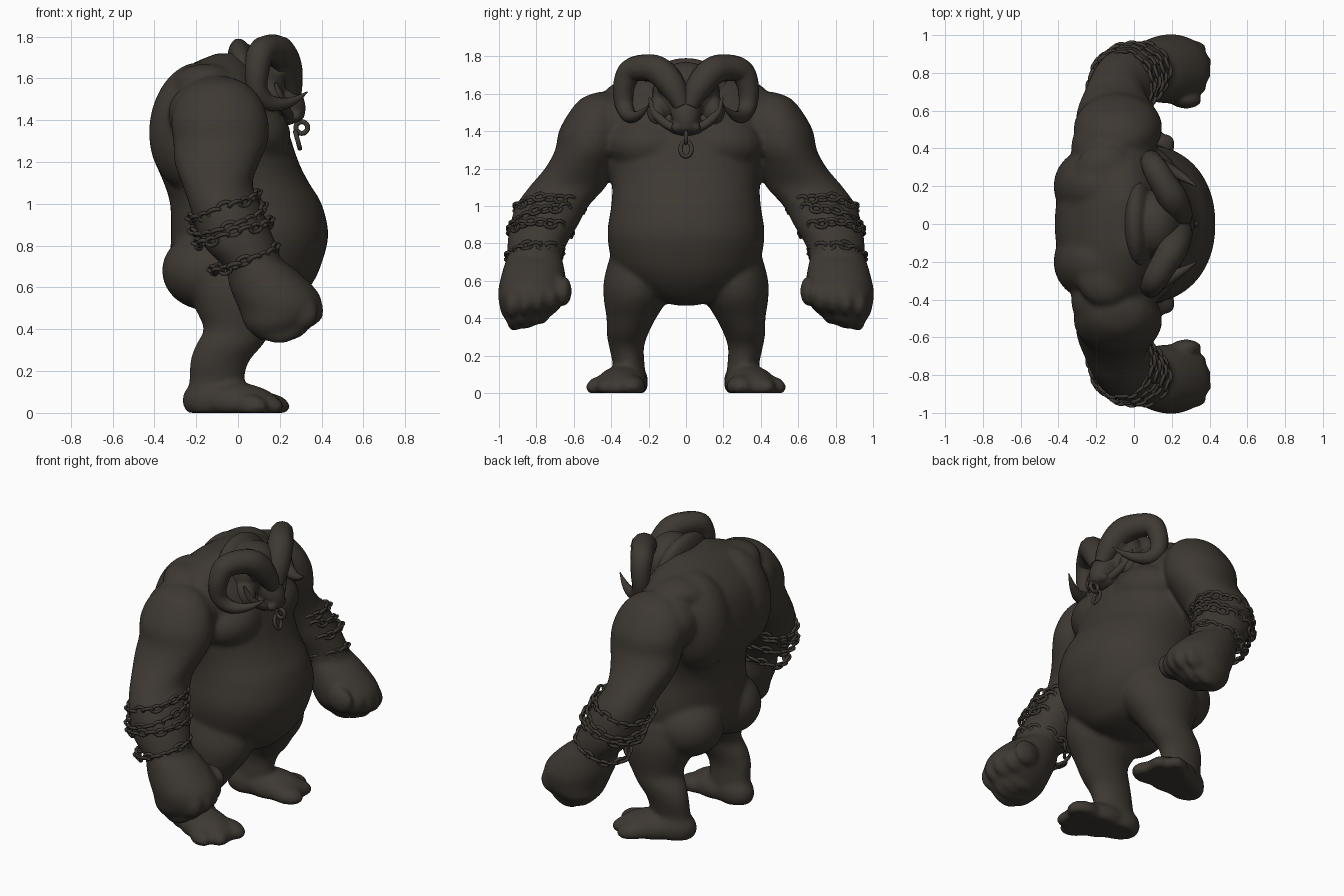
import bpy, bmesh, math
from mathutils import Vector, Matrix, Euler

if "Cube" in bpy.data.objects:
    bpy.data.objects.remove(bpy.data.objects["Cube"])

hide = bpy.data.materials.new("dark brown hide")
hide.diffuse_color = (0.048, 0.040, 0.032, 1)
hide.use_nodes = True
hide.node_tree.nodes["Principled BSDF"].inputs["Base Color"].default_value = hide.diffuse_color


def catmull(rows, steps):
    """Smoothly resample a list of equal-length tuples."""
    out = []
    for i in range(len(rows) - 1):
        a, b = rows[max(i - 1, 0)], rows[i]
        c, d = rows[i + 1], rows[min(i + 2, len(rows) - 1)]
        for s in range(steps):
            t = s / steps
            out.append([0.5 * (2*q + (r - p)*t + (2*p - 5*q + 4*r - w)*t*t + (3*q - p - 3*r + w)*t**3)
                        for p, q, r, w in zip(a, b, c, d)])
    return out + [list(rows[-1])]


def loft(bm, rows, side=1, power=2.0, n=32):
    """Skin horizontal sections given as (z, x0, x1, y0, y1)."""
    rings = []
    for z, x0, x1, y0, y1 in catmull(rows, 4):
        ring = []
        for k in range(n):
            a = 2 * math.pi * k / n
            c, s = math.cos(a), math.sin(a)
            x = (x0 + x1) / 2 + (x1 - x0) / 2 * math.copysign(abs(c) ** (2 / power), c)
            y = (y0 + y1) / 2 + (y1 - y0) / 2 * math.copysign(abs(s) ** (2 / power), s)
            ring.append(bm.verts.new((x, y * side, z)))
        rings.append(ring)
    for r, q in zip(rings, rings[1:]):
        for k in range(n):
            bm.faces.new((r[k], r[(k + 1) % n], q[(k + 1) % n], q[k]))
    bm.faces.new(rings[0])
    bm.faces.new(rings[-1])


def blob(bm, c, r, rot=(0, 0, 0), side=1):
    """Ellipsoid, flattened where it meets the ground."""
    m = Matrix.Translation(c) @ Euler([math.radians(a) for a in rot]).to_matrix().to_4x4() @ Matrix.Diagonal((*r, 1))
    for v in bmesh.ops.create_uvsphere(bm, u_segments=24, v_segments=16, radius=1)["verts"]:
        v.co = m @ v.co
        v.co.y *= side
        v.co.z = max(v.co.z, 0.0)


def finish(bm, name, voxel=0, smooth=4):
    bmesh.ops.recalc_face_normals(bm, faces=bm.faces[:])
    me = bpy.data.meshes.new(name)
    bm.to_mesh(me)
    bm.free()
    ob = bpy.data.objects.new(name, me)
    bpy.context.collection.objects.link(ob)
    me.materials.append(hide)
    if voxel:
        rm = ob.modifiers.new("fuse", "REMESH")
        rm.mode, rm.voxel_size, rm.use_smooth_shade = "VOXEL", voxel, True
        sm = ob.modifiers.new("soften", "SMOOTH")
        sm.factor, sm.iterations = 0.5, smooth
    me.polygons.foreach_set("use_smooth", [True] * len(me.polygons))
    return ob


def tube(name, pts):
    """Tapered tube through (x, y, z, radius) points."""
    cu = bpy.data.curves.new(name, "CURVE")
    cu.dimensions, cu.bevel_depth, cu.bevel_resolution, cu.use_fill_caps = "3D", 1, 4, True
    path = catmull(pts, 6)
    sp = cu.splines.new("POLY")
    sp.points.add(len(path) - 1)
    for p, (x, y, z, r) in zip(sp.points, path):
        p.co, p.radius = (x, y, z, 1), r
    tmp = bpy.data.objects.new(name + "_path", cu)
    bpy.context.collection.objects.link(tmp)
    me = bpy.data.meshes.new_from_object(tmp.evaluated_get(bpy.context.evaluated_depsgraph_get()))
    bpy.data.objects.remove(tmp)
    bm = bmesh.new()
    bm.from_mesh(me)
    return finish(bm, name)


def torus(bm, m, major, minor, stretch=1.0, nu=14, nv=6):
    """Ring in the local xy plane, stretched along x."""
    g = []
    for i in range(nu):
        a = 2 * math.pi * i / nu
        g.append([bm.verts.new(m @ Vector((
            math.cos(a) * (major * stretch + minor * math.cos(b)),
            math.sin(a) * (major + minor * math.cos(b)), minor * math.sin(b))))
            for b in [2 * math.pi * j / nv for j in range(nv)]])
    for i in range(nu):
        for j in range(nv):
            k, l = (i + 1) % nu, (j + 1) % nv
            bm.faces.new((g[i][j], g[k][j], g[k][l], g[i][l]))


# torso: back, belly and chest
bm = bmesh.new()
torso = [(.468, 0, .12, .05), (.495, -.10, .23, .16), (.54, -.20, .29, .25), (.61, -.28, .35, .335),
         (.70, -.325, .395, .395), (.85, -.32, .432, .42), (1.0, -.325, .40, .40), (1.1, -.355, .34, .395),
         (1.2, -.395, .29, .41), (1.35, -.42, .24, .44), (1.5, -.385, .19, .46), (1.6, -.31, .12, .40),
         (1.67, -.22, .07, .29), (1.72, -.1, .02, .14)]
loft(bm, [(z, a, b, -w, w) for z, a, b, w in torso], power=2.15, n=48)
arm = [(1.61, -.14, -.05, .41, .47), (1.575, -.22, .04, .36, .56), (1.5, -.29, .11, .33, .625),
       (1.4, -.32, .145, .32, .68), (1.3, -.31, .145, .34, .70), (1.2, -.305, .105, .38, .755),
       (1.1, -.27, .07, .43, .84), (1.0, -.235, .105, .52, .91), (.9, -.205, .145, .575, .94),
       (.8, -.165, .185, .635, .955), (.72, -.09, .21, .665, .955), (.66, -.03, .22, .69, .95)]
fist = [(.75, -.05, .18, .67, .945), (.69, -.055, .27, .655, .97), (.6, -.04, .365, .64, .995),
        (.54, -.015, .40, .64, 1.005), (.48, .01, .395, .655, 1.0), (.42, .03, .34, .71, .985),
        (.375, .07, .28, .79, .95), (.345, .11, .22, .84, .91)]
leg = [(.72, -.24, .22, .14, .41), (.6, -.24, .26, .08, .44), (.5, -.205, .24, .10, .44),
       (.4, -.165, .17, .16, .425), (.32, -.205, .115, .20, .425), (.24, -.23, .05, .225, .41),
       (.14, -.235, .03, .22, .39), (.05, -.25, .04, .215, .40)]
for s in (1, -1):
    loft(bm, arm, s)
    loft(bm, fist, s, 2.05)
    loft(bm, leg, s)
    # back, buttock, chest, shoulder and hip masses
    blob(bm, (-.205, .20, 1.37), (.22, .21, .31), (0, 8, 0), s)
    blob(bm, (-.145, .19, .68), (.22, .21, .19), (0, 0, 0), s)
    blob(bm, (.07, .2, 1.33), (.18, .22, .15), (0, 0, 12), s)
    blob(bm, (-.11, .40, 1.43), (.225, .20, .175), (0, 0, 0), s)
    blob(bm, (-.15, .24, 1.56), (.17, .20, .105), (12, 0, 0), s)
    # knuckles and thumb
    for k, x in enumerate((.30, .325, .33, .30)):
        blob(bm, (x, .72 + .07 * k, .515 - .012 * k), (.085, .042, .08), (0, 35, 0), s)
        blob(bm, (x - .08, .77 + .05 * k, .43 - .012 * k), (.10, .038, .06), (0, -15, 0), s)
    blob(bm, (.275, .655, .545), (.085, .045, .08), (0, 30, 0), s)
    # foot with heel and toes
    blob(bm, (-.12, .31, .06), (.15, .105, .11), (0, 0, 15), s)
    blob(bm, (.01, .345, .045), (.21, .135, .10), (0, 8, 14), s)
    blob(bm, (.135, .295, .035), (.115, .08, .062), (0, 4, 0), s)
    blob(bm, (.115, .405, .033), (.11, .068, .06), (0, 4, 22), s)
    blob(bm, (.06, .47, .03), (.09, .056, .058), (0, 4, 28), s)
finish(bm, "body", 0.013, 14)

# head: crest behind the skull, brow, muzzle and jaw
bm = bmesh.new()
blob(bm, (.035, 0, 1.60), (.08, .235, .195), (0, -12, 0))
blob(bm, (.11, 0, 1.60), (.14, .18, .17))
blob(bm, (.205, 0, 1.53), (.085, .085, .16), (0, -38, 0))
blob(bm, (.265, 0, 1.435), (.055, .07, .045), (0, 20, 0))
blob(bm, (.19, 0, 1.43), (.10, .11, .05), (0, 15, 0))
for s in (1, -1):
    blob(bm, (.20, .085, 1.62), (.06, .08, .045), (25, 0, -20), s)
    blob(bm, (.14, .15, 1.5), (.085, .06, .09), (0, 0, 0), s)
    blob(bm, (.275, .045, 1.42), (.032, .035, .028), (0, 0, 0), s)
finish(bm, "head", 0.009, 4)

# curled horns, jaw tusks and bracelets of chain
for s, tag in ((1, "left"), (-1, "right")):
    horn = [(.265, .02, 1.53, .042), (.24, .065, 1.63, .070), (.205, .135, 1.715, .078), (.16, .21, 1.738, .072),
            (.11, .295, 1.722, .066), (.092, .332, 1.64, .058), (.092, .332, 1.55, .050),
            (.135, .31, 1.492, .042), (.20, .28, 1.477, .032), (.27, .24, 1.495, .019), (.332, .20, 1.535, .003)]
    tube(tag + "_horn", [(x, y * s, z, r) for x, y, z, r in horn])
    tusk = [(.25, .03, 1.41, .024), (.235, .10, 1.435, .024), (.205, .165, 1.495, .022), (.18, .195, 1.58, .006)]
    tube(tag + "_tusk", [(x, y * s, z, r) for x, y, z, r in tusk])
    bm = bmesh.new()
    bands = [((-.065, .728, .985), (.165, 0, .06), (0, .182, -.005)),
             ((-.045, .752, .925), (.172, 0, .06), (0, .178, -.04)),
             ((-.02, .778, .86), (.18, 0, .055), (0, .168, .0)),
             ((.03, .808, .735), (.155, 0, .055), (0, .145, -.015))]
    for c, u, v in bands:
        c, u, v = Vector(c), Vector(u), Vector(v)
        count = 20
        for k in range(count):
            a = 2 * math.pi * k / count
            p = c + u * math.cos(a) + v * math.sin(a)
            p.z += 0.008 * math.sin(5 * a)
            t = (v * math.cos(a) - u * math.sin(a)).normalized()
            up = t.cross(p - c).normalized()
            m = Matrix((t, up, t.cross(up))).transposed().to_4x4()
            twist = Matrix.Rotation(math.radians(10 if k % 2 else 55), 4, "X")
            torus(bm, Matrix.Diagonal((1, s, 1, 1)) @ Matrix.Translation(p) @ m @ twist, .019, .010, 1.7)
    finish(bm, tag + "_chains")

# ring hanging from the nose
bm = bmesh.new()
flat = Matrix.Rotation(math.radians(75), 4, "Y")
torus(bm, Matrix.Translation((.285, 0, 1.305)) @ flat, .030, .011, 1.4, 24, 8)
torus(bm, Matrix.Translation((.305, 0, 1.365)) @ Matrix.Rotation(math.pi / 2, 4, "X"), .028, .012, 1.0, 20, 8)
finish(bm, "nose_ring")
